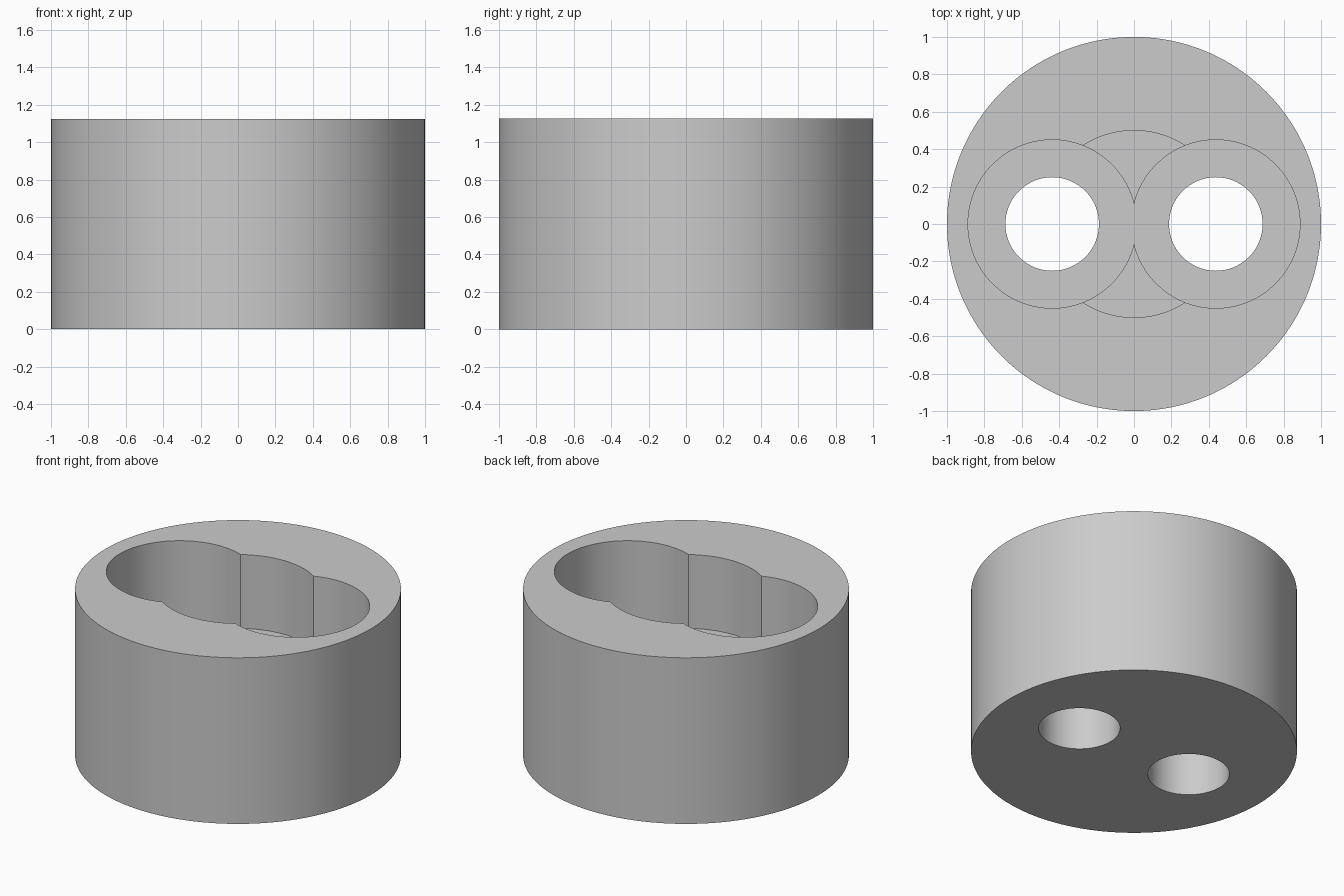
import bpy
import math

if "Cube" in bpy.data.objects:
    bpy.data.objects.remove(bpy.data.objects["Cube"])

HEIGHT = 1.125
OFFSET = 0.4375      # distance of each bore from the centre
POCKET_FLOOR = 0.625  # floor of the central recess
BORE_FLOOR = 0.475    # floor of the two side recesses


def cylinder(name, radius, x, z0, z1, sides=128):
    bpy.ops.mesh.primitive_cylinder_add(
        vertices=sides, radius=radius, depth=z1 - z0,
        location=(x, 0, (z0 + z1) / 2))
    obj = bpy.context.object
    obj.name = name
    return obj


def cut(body, cutter):
    mod = body.modifiers.new(cutter.name, 'BOOLEAN')
    mod.operation = 'DIFFERENCE'
    mod.solver = 'EXACT'
    mod.object = cutter
    bpy.context.view_layer.objects.active = body
    bpy.ops.object.modifier_apply(modifier=mod.name)
    bpy.data.objects.remove(cutter, do_unlink=True)


# Solid round body
body = cylinder("round_body", 1.0, 0, 0, HEIGHT, 160)

grey = bpy.data.materials.new("light grey")
grey.diffuse_color = (0.6, 0.6, 0.6, 1)
grey.use_nodes = True
grey.node_tree.nodes["Principled BSDF"].inputs["Base Color"].default_value = grey.diffuse_color
body.data.materials.append(grey)

# Central recess, then the deeper side recesses and their through holes
cut(body, cylinder("centre_recess", 0.5, 0, POCKET_FLOOR, HEIGHT + 0.2))
for side in (-1, 1):
    cut(body, cylinder("side_recess", 0.45, side * OFFSET, BORE_FLOOR, HEIGHT + 0.3))
for side in (-1, 1):
    cut(body, cylinder("through_hole", 0.25, side * OFFSET, -0.2, HEIGHT + 0.4, 96))

# Smooth walls with crisp rims
bpy.ops.object.select_all(action='DESELECT')
body.select_set(True)
bpy.context.view_layer.objects.active = body
bpy.ops.object.shade_smooth_by_angle(angle=math.radians(25))
